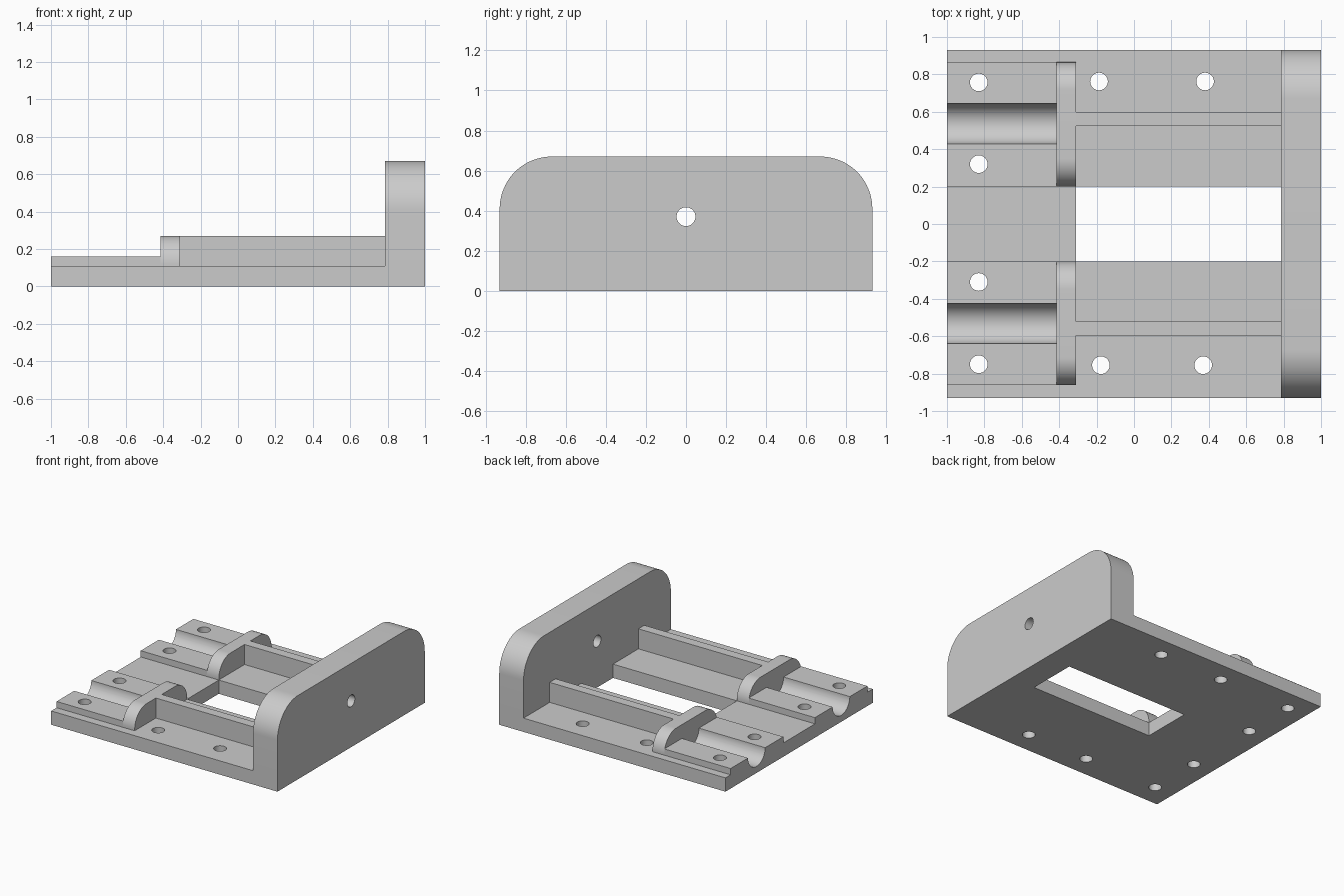
import bpy, bmesh, math
from mathutils import Vector

if "Cube" in bpy.data.objects:
    bpy.data.objects.remove(bpy.data.objects["Cube"], do_unlink=True)

grey = bpy.data.materials.new("matte grey")
grey.use_nodes = True
colour = (0.6, 0.6, 0.6, 1)
grey.diffuse_color = colour
grey.node_tree.nodes["Principled BSDF"].inputs["Base Color"].default_value = colour


def prism(name, points, direction):
    """Extrude a closed planar outline along a direction."""
    bm = bmesh.new()
    face = bm.faces.new([bm.verts.new(p) for p in points])
    swept = bmesh.ops.extrude_face_region(bm, geom=[face])["geom"]
    verts = [v for v in swept if isinstance(v, bmesh.types.BMVert)]
    bmesh.ops.translate(bm, verts=verts, vec=Vector(direction))
    bmesh.ops.recalc_face_normals(bm, faces=bm.faces)
    mesh = bpy.data.meshes.new(name)
    bm.to_mesh(mesh)
    bm.free()
    mesh.materials.append(grey)
    obj = bpy.data.objects.new(name, mesh)
    bpy.context.collection.objects.link(obj)
    return obj


def box(name, x0, x1, y0, y1, z0, z1):
    outline = [(x0, y0, z0), (x1, y0, z0), (x1, y1, z0), (x0, y1, z0)]
    return prism(name, outline, (0, 0, z1 - z0))


def arch_slab(name, x0, x1, y0, y1, z0, z1, r, steps=20):
    """Upright slab with its two upper corners rounded."""
    points = [(x0, y0, z0), (x0, y1, z0)]
    for centre, start in ((y1 - r, 0), (y0 + r, math.pi / 2)):
        for i in range(steps + 1):
            a = start + math.pi / 2 * i / steps
            points.append((x0, centre + r * math.cos(a), z1 - r + r * math.sin(a)))
    return prism(name, points, (x1 - x0, 0, 0))


def rod(name, start, length, r, axis, n=48):
    """Round cutter along x or z."""
    points = []
    for i in range(n):
        a = math.tau * i / n
        u, v = r * math.cos(a), r * math.sin(a)
        offset = Vector((0, u, v)) if axis == "x" else Vector((u, v, 0))
        points.append(Vector(start) + offset)
    return prism(name, points, (length, 0, 0) if axis == "x" else (0, 0, length))


def combine(target, tool, operation="DIFFERENCE"):
    mod = target.modifiers.new("cut", "BOOLEAN")
    mod.operation, mod.object, mod.solver = operation, tool, "EXACT"
    bpy.context.view_layer.objects.active = target
    bpy.ops.object.modifier_apply(modifier=mod.name)


BASE, PAD, TOP = 0.11, 0.16, 0.27
HALF, WALL_X, BAR_X0, BAR_X1 = 0.93, 0.785, -0.415, -0.31

# Base plate and rounded end plate as one body, with the window
base = box("base_plate", -1, 1, -HALF, HALF, 0, BASE)
end_plate = arch_slab("end_plate", WALL_X, 1, -HALF, HALF, 0, 0.67, 0.26)
combine(base, end_plate, "UNION")
window = box("window_cutter", BAR_X1, WALL_X, -0.2, 0.2, -0.1, 0.2)
shaft = rod("shaft_hole_cutter", (0.5, 0, 0.37), 1, 0.047, "x")
for tool in (window, shaft):
    combine(base, tool)
parts, cutters = [base], [end_plate, window, shaft]

# Each side: grooved pad, rounded stop bar and guide rail
sides = (
    ("left", 0.2, 0.865, 0.537, 0.525, 0.6, (0.32, 0.757), ((-0.187, 0.762), (0.38, 0.762))),
    ("right", -0.862, -0.2, -0.532, -0.595, -0.52, (-0.31, -0.75), ((-0.177, -0.755), (0.37, -0.755))),
)
for side, y0, y1, groove_y, rail0, rail1, pad_holes, base_holes in sides:
    pad = box("clamp_pad_" + side, -1, BAR_X0, y0, y1, BASE, PAD)
    bar = arch_slab("stop_bar_" + side, BAR_X0, BAR_X1, y0, y1, BASE, TOP, 0.15)
    rail = box("guide_rail_" + side, BAR_X1, WALL_X, rail0, rail1, BASE, TOP)
    parts += [pad, bar, rail]

    # Half-round groove and screw holes
    groove = rod("groove_cutter", (-1.2, groove_y, PAD), 1.2 + BAR_X0, 0.108, "x", 64)
    holes = [rod("hole_cutter", (-0.83, y, -0.1), 0.5, 0.047, "z") for y in pad_holes]
    for tool in [groove] + holes:
        combine(pad, tool)
        combine(base, tool)
    cutters += [groove] + holes
    for x, y in base_holes:
        hole = rod("hole_cutter", (x, y, -0.1), 0.3, 0.047, "z")
        combine(base, hole)
        cutters.append(hole)

for tool in cutters:
    bpy.data.objects.remove(tool, do_unlink=True)

# Smooth the curved walls, keep hard edges
bpy.ops.object.select_all(action="DESELECT")
for obj in parts:
    obj.select_set(True)
bpy.context.view_layer.objects.active = base
bpy.ops.object.shade_smooth_by_angle(angle=math.radians(30))
